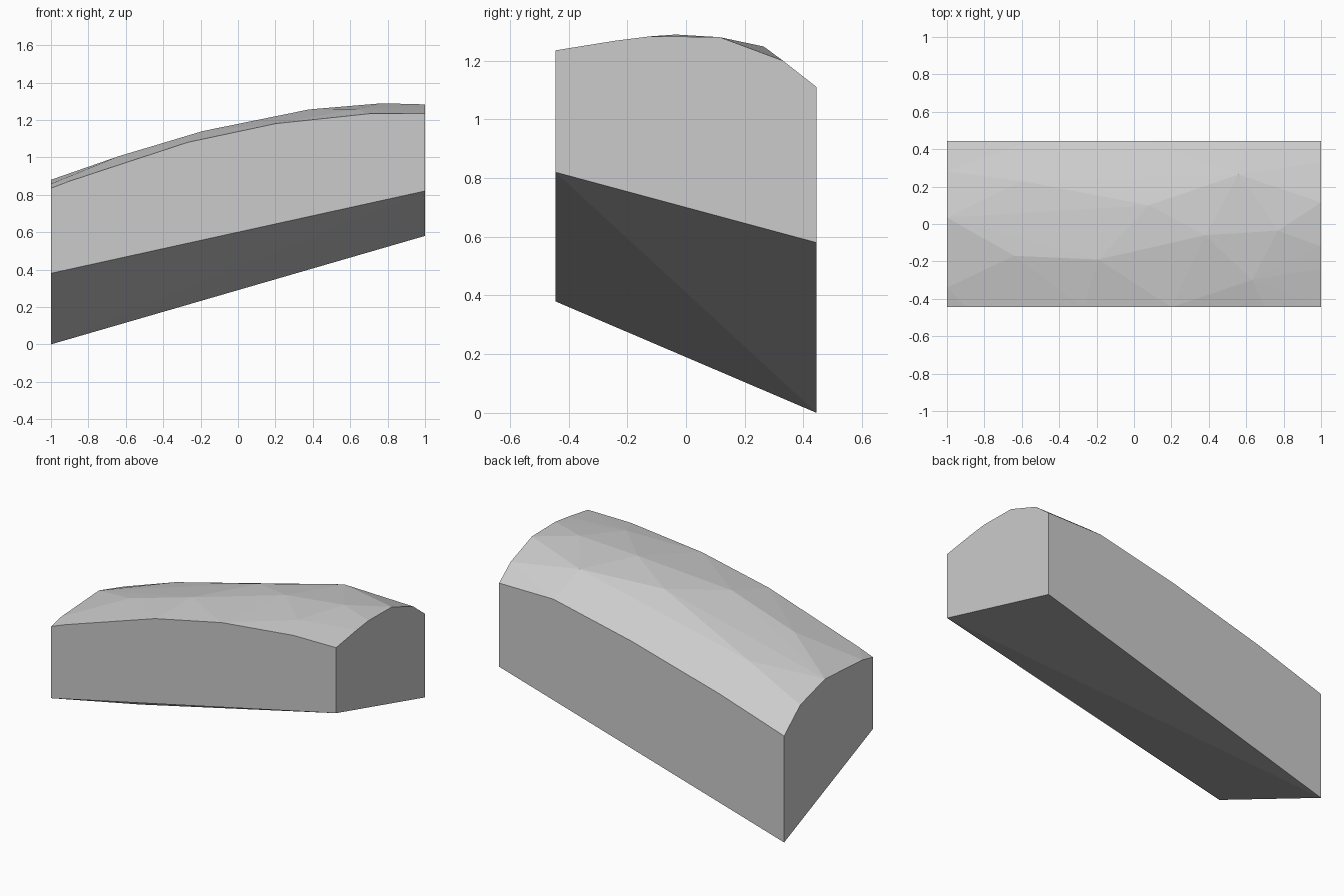
import bpy, bmesh

if "Cube" in bpy.data.objects:
    bpy.data.objects.remove(bpy.data.objects["Cube"])

W, D = 1.0, 0.445

# underside corners
base = [(-W, -D, 0.38), (W, -D, 0.82), (W, D, 0.58), (-W, D, 0.0)]

# upper rims as (position along edge, height)
front_rim = [(-1, 0.835), (-0.9, 0.873), (-0.27, 1.08), (0.2, 1.18), (0.7, 1.233), (1, 1.235)]
back_rim = [(-1, 0.675), (-0.55, 0.82), (0.07, 0.99), (0.62, 1.11), (1, 1.11)]
left_rim = [(-0.34, 0.858), (0.035, 0.88), (0.283, 0.81)]
right_rim = [(-0.24, 1.268), (-0.12, 1.283), (0.115, 1.28), (0.33, 1.2)]

# facet corners on the domed top
crown = [(-0.6, 0.23, 0.965), (-0.64, -0.17, 1.005), (-0.19, -0.19, 1.14),
         (0.08, 0.10, 1.187), (0.56, 0.265, 1.248), (0.38, -0.06, 1.256),
         (0.77, -0.035, 1.289), (0.63, -0.30, 1.258)]

points = base + crown
points += [(x, -D, z) for x, z in front_rim] + [(x, D, z) for x, z in back_rim]
points += [(-W, y, z) for y, z in left_rim] + [(W, y, z) for y, z in right_rim]

# wrap the points in a faceted stone block
bm = bmesh.new()
for p in points:
    bm.verts.new(p)
hull = bmesh.ops.convex_hull(bm, input=bm.verts[:])
loose = [v for v in bm.verts if not v.link_faces]
bmesh.ops.delete(bm, geom=loose, context='VERTS')
bmesh.ops.recalc_face_normals(bm, faces=bm.faces[:])
mesh = bpy.data.meshes.new("stone_block")
bm.to_mesh(mesh)
bm.free()

# light grey stone
stone = bpy.data.materials.new("light grey stone")
stone.diffuse_color = (0.6, 0.6, 0.6, 1)
stone.use_nodes = True
stone.node_tree.nodes["Principled BSDF"].inputs["Base Color"].default_value = stone.diffuse_color
mesh.materials.append(stone)
block = bpy.data.objects.new("stone_block", mesh)
bpy.context.collection.objects.link(block)
